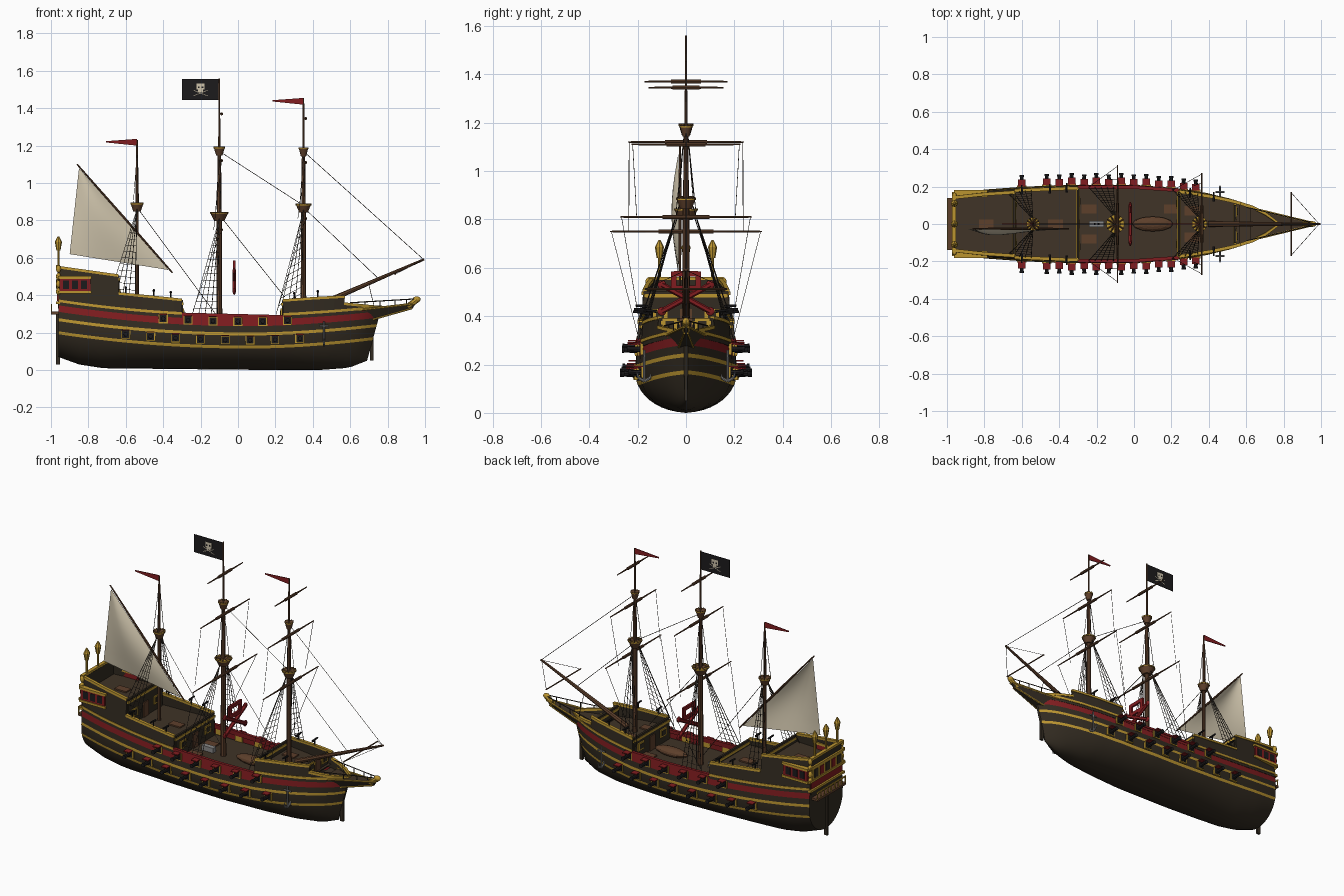
import bpy, bmesh, math
from mathutils import Vector as V, Matrix as M

cube = bpy.data.objects.get("Cube")
if cube:
    bpy.data.objects.remove(cube)

COLOURS = {"dark_timber": (.032, .024, .015), "gold": (.5, .3, .03), "red": (.22, .012, .014),
           "brown_wood": (.11, .05, .024), "deck_wood": (.05, .033, .02), "canvas": (.62, .55, .41),
           "black": (.012, .011, .012), "grey_iron": (.25, .25, .25), "dark_rope": (.035, .028, .022)}
HULL, GOLD, RED, WOOD, DECK, CANVAS, BLACK, IRON, ROPE = range(9)
MATS = []
for name, rgb in COLOURS.items():
    m = bpy.data.materials.new(name)
    m.use_nodes = True
    m.diffuse_color = (*rgb, 1)
    m.node_tree.nodes["Principled BSDF"].inputs["Base Color"].default_value = (*rgb, 1)
    MATS.append(m)


def finish(name, bm, smooth=False):
    bmesh.ops.recalc_face_normals(bm, faces=bm.faces)
    me = bpy.data.meshes.new(name)
    bm.to_mesh(me)
    bm.free()
    for m in MATS:
        me.materials.append(m)
    ob = bpy.data.objects.new(name, me)
    bpy.context.collection.objects.link(ob)
    if smooth:
        bpy.ops.object.select_all(action='DESELECT')
        ob.select_set(True)
        bpy.context.view_layer.objects.active = ob
        bpy.ops.object.shade_smooth_by_angle(angle=math.radians(35))
    return ob


def paint(verts, mat):
    for f in {f for v in verts for f in v.link_faces}:
        f.material_index = mat


def tube(bm, a, b, r1, r2=None, mat=WOOD, n=8):
    a, b = V(a), V(b)
    mtx = M.Translation((a + b) / 2) @ (b - a).to_track_quat('Z', 'Y').to_matrix().to_4x4()
    res = bmesh.ops.create_cone(bm, cap_ends=True, segments=n, radius1=r1,
                                radius2=r1 if r2 is None else r2, depth=(b - a).length, matrix=mtx)
    paint(res["verts"], mat)


def box(bm, c, size, mat):
    res = bmesh.ops.create_cube(bm, size=1, matrix=M.Translation(c) @ M.Diagonal((*size, 1)))
    paint(res["verts"], mat)


def ball(bm, c, size, mat):
    res = bmesh.ops.create_uvsphere(bm, u_segments=12, v_segments=8, radius=1,
                                    matrix=M.Translation(c) @ M.Diagonal((*size, 1)))
    paint(res["verts"], mat)


def rope(bm, a, b, r=.0016):
    tube(bm, a, b, r, mat=ROPE, n=4)


# Hull shape
BEAM = [(-.96, .165), (-.8, .185), (-.6, .2), (-.35, .211), (0, .211), (.24, .192), (.4, .165),
        (.5, .135), (.6, .09), (.66, .045), (.69, .008)]
KEEL = [(-.96, .07), (-.85, .03), (-.72, .01), (0, .002), (.43, 0), (.6, .012), (.69, .05)]


def interp(table, x):
    for (xa, a), (xb, b) in zip(table, table[1:]):
        if x <= xb:
            return a + (b - a) * (x - xa) / (xb - xa)
    return table[-1][1]


def sheer(x):
    return .075 * (x - .05) ** 2 if x < .05 else .045 * ((x - .05) / .64) ** 2


def pos(x, z, side=1, off=0):
    w, zb, zk = interp(BEAM, x), .17 + sheer(x), interp(KEEL, x)
    if z < zb:
        w *= math.sqrt(max(0, 1 - ((zb - z) / (zb - zk)) ** 2))
    else:
        w *= 1 - .4 * (z - zb)
    rake = .06 * (z - .05) / .22 * min(1, max(0, (x - .4) / .29))
    return V((x + rake, side * max(.001, w + off), z))


def steps(x0, x1, n):
    return [x0 + (x1 - x0) * i / n for i in range(n + 1)]


def band(bm, x0, x1, lo, hi, out, inn, mat):
    """Closed strake following both hull sides between two height rules."""
    n = max(3, int((x1 - x0) / .04))
    for side in (1, -1):
        rings = []
        for x in steps(x0, x1, n):
            rings.append([bm.verts.new(pos(x, z, side, o)) for z, o in
                          ((lo(x), out), (hi(x), out), (hi(x), -inn), (lo(x), -inn))])
        faces = [[a[k], b[k], b[k - 1], a[k - 1]] for a, b in zip(rings, rings[1:]) for k in range(4)]
        for f in faces + [rings[0], rings[-1]]:
            bm.faces.new(f).material_index = mat


bm = bmesh.new()
STRIPES = [.115, .131, .185, .201, .235, .287]
ROWMAT = {8: GOLD, 10: GOLD, 12: RED}
grid = []
for x in steps(-.96, .69, 44):
    zk, s = interp(KEEL, x), sheer(x)
    zs = [zk + (STRIPES[0] + s - zk) * (i / 8) ** 1.7 for i in range(8)] + [h + s for h in STRIPES]
    grid.append([[bm.verts.new(pos(x, z, side)) for z in zs] for side in (1, -1)])
for a, b in zip(grid, grid[1:]):
    for k in (0, 1):
        for j in range(len(zs) - 1):
            f = bm.faces.new((a[k][j], b[k][j], b[k][j + 1], a[k][j + 1]))
            f.material_index = ROWMAT.get(j, HULL)
    bm.faces.new((a[0][0], b[0][0], b[1][0], a[1][0]))
for end in (grid[0], grid[-1]):
    bm.faces.new(end[0] + end[1][::-1])
finish("hull", bm, True)

# Bulwarks, rails and decks: start, end, top at start, top at end, deck height
SECTIONS = [("poop", -.96, -.64, .55, .505, .46), ("quarterdeck", -.64, -.3, .41, .375, .34),
            ("waist", -.3, .24, .30, .287, .238), ("forecastle", .24, .53, .372, .393, .32),
            ("bow", .53, .69, .355, .335, .3)]
for name, x0, x1, t0, t1, dz in SECTIONS:
    top = lambda x: t0 + (t1 - t0) * (x - x0) / (x1 - x0)
    base = lambda x: sheer(x) + .27
    rail = GOLD if name != "waist" else RED
    bm = bmesh.new()
    band(bm, x0, x1, base, top, .002, .01, HULL if name != "waist" else RED)
    band(bm, x0, x1, lambda x: top(x) - .007, lambda x: top(x) + .007, .006, .012, rail)
    if name != "waist":
        band(bm, x0, x1, lambda x: sheer(x) + .287, lambda x: sheer(x) + .301, .005, 0, GOLD)
    finish(name + "_bulwark", bm)
    bm = bmesh.new()
    rows = [[bm.verts.new(pos(x, dz, s, -.004)) for s in (1, -1)] for x in steps(x0, x1, 10)]
    for a, b in zip(rows, rows[1:]):
        bm.faces.new((a[0], b[0], b[1], a[1])).material_index = DECK
    finish(name + "_deck", bm)

# Bulkheads with gold beam, panels and door
bm = bmesh.new()
for x, lo, hi, face in ((-.64, .34, .505, 1), (-.3, .238, .375, 1), (.24, .238, .372, -1), (.54, .3, .392, 1)):
    w = pos(x, hi).y
    box(bm, (x, 0, (lo + hi) / 2), (.012, 2 * w - .01, hi - lo), HULL)
    box(bm, (x, 0, hi - .02), (.018, 2 * w, .014), GOLD)
    for y in (-.62 * w, .62 * w):
        box(bm, (x + face * .008, y, lo + .065), (.008, .06, .05), GOLD)
        box(bm, (x + face * .011, y, lo + .065), (.008, .035, .03), HULL)
    box(bm, (x + face * .008, 0, lo + .045), (.008, .05, .09), WOOD)
finish("bulkheads", bm)

# Stern: transom, windows, galleries, balcony, rudder and lanterns
bm = bmesh.new()
box(bm, (-.957, 0, .44), (.012, .29, .22), HULL)
for z, w in ((.555, .31), (.5, .33), (.42, .34), (.36, .33)):
    box(bm, (-.963, 0, z), (.022, w, .014), GOLD)
box(bm, (-.964, 0, .46), (.012, .29, .07), GOLD)
for i in range(-2, 3):
    box(bm, (-.969, i * .056, .46), (.01, .036, .05), RED if i % 2 else HULL)
box(bm, (-.962, 0, .39), (.01, .3, .04), RED)
for s in (1, -1):
    box(bm, (-.872, s * .163, .455), (.165, .03, .07), RED)
    for z in (.417, .495):
        box(bm, (-.872, s * .164, z), (.18, .038, .014), GOLD)
    for x in (-.92, -.872, -.824):
        box(bm, (x, s * .177, .457), (.033, .006, .045), BLACK)
    for z in (.42, .46, .5, .54):
        ball(bm, (-.96, s * .155, z), (.013, .013, .02), GOLD)
finish("stern_gallery", bm)
bm = bmesh.new()
box(bm, (-.978, 0, .305), (.044, .28, .014), WOOD)
box(bm, (-.997, 0, .35), (.006, .28, .008), GOLD)
for i in range(-4, 5):
    tube(bm, (-.997, i * .034, .31), (-.997, i * .034, .35), .004, mat=GOLD, n=6)
finish("stern_balcony", bm)
bm = bmesh.new()
box(bm, (-.962, 0, .17), (.022, .014, .28), HULL)
finish("rudder", bm)
bm = bmesh.new()
for y in (-.11, 0, .11):
    tube(bm, (-.96, y, .55), (-.96, y, .64), .006, mat=GOLD)
    tube(bm, (-.96, y, .64), (-.96, y, .685), .011, .019, GOLD)
    tube(bm, (-.96, y, .685), (-.96, y, .715), .019, .004, GOLD)
finish("stern_lanterns", bm)

# Beakhead with rails and figurehead
bm = bmesh.new()
ring = [[bm.verts.new(p) for p in ((.62, s * .085, .315), (.95, s * .006, .355), (.93, s * .004, .325), (.7, s * .03, .262))]
        for s in (1, -1)]
for k in range(4):
    f = bm.faces.new((ring[0][k], ring[0][k - 1], ring[1][k - 1], ring[1][k]))
    f.material_index = DECK if k == 1 else HULL
for r in ring:
    bm.faces.new(r)
box(bm, (.715, 0, .16), (.02, .014, .22), HULL)
for s in (1, -1):
    tube(bm, (.62, s * .088, .318), (.95, s * .008, .356), .006, mat=GOLD, n=6)
    tube(bm, (.7, s * .032, .265), (.93, s * .007, .33), .005, mat=GOLD, n=6)
    tube(bm, (.6, s * .09, .36), (.94, s * .01, .38), .003, mat=ROPE, n=6)
    for x in (.68, .76, .84, .9):
        y = s * (.085 - (x - .62) * .24)
        tube(bm, (x, y, .32 + (x - .62) * .11), (x, y, .365 + (x - .62) * .05), .003, mat=ROPE, n=5)
tube(bm, (.9, 0, .335), (.955, 0, .375), .014, .016, GOLD)
ball(bm, (.955, 0, .378), (.022, .015, .016), GOLD)
finish("beakhead", bm)

# Gun ports, lids and cannons
bm = bmesh.new()
guns = [(-.6 + i * .133, .158) for i in range(8)] + [(-.4 + i * .133, .258) for i in range(6)]
for x, h in guns:
    z = h + sheer(x)
    for s in (1, -1):
        p = pos(x, z, s)
        box(bm, p, (.05, .014, .046), GOLD)
        box(bm, p + V((0, s * .002, .002)), (.038, .014, .038), BLACK)
        box(bm, p + V((0, s * .02, .025)), (.04, .036, .006), RED)
        tube(bm, p, p + V((0, s * .06, .002)), .012, .009, BLACK)
        tube(bm, p + V((0, s * .052, .002)), p + V((0, s * .062, .002)), .012, mat=BLACK)
for x, z in ((-.6, .41), (-.45, .395), (-.36, .385), (.3, .38), (.42, .39)):
    for s in (1, -1):
        p = pos(x, z, s, -.005)
        tube(bm, p, p + V((0, 0, .03)), .004, mat=BLACK, n=6)
        tube(bm, p + V((0, -s * .02, .03)), p + V((0, s * .03, .034)), .007, .005, BLACK, 6)
finish("cannons", bm)

# Masts with tops and yards: x, foot, lower top, upper top, tip, radius, top radius, yards
MASTS = [("mizzen", -.54, .34, .87, 1.17, 1.23, .011, .036, []),
         ("main", -.1, .238, .82, 1.17, 1.56, .017, .05, [(.75, .315), (1.12, .24), (1.37, .172)]),
         ("fore", .35, .32, .865, 1.165, 1.455, .016, .042, [(.81, .272), (1.11, .225), (1.345, .155)])]
rig = bmesh.new()
for name, x, foot, t1, t2, tip, r, rt, yards in MASTS:
    bm = bmesh.new()
    tube(bm, (x, 0, foot), (x, 0, t1), r, r * .85, n=10)
    tube(bm, (x, 0, t1), (x, 0, t2), r * .75, r * .55)
    tube(bm, (x, 0, t2), (x, 0, tip), .006, .004)
    for z, k in ([(t1, 1), (t2, .62)] if yards else [(t1, 1)]):
        tube(bm, (x, 0, z - .022), (x, 0, z + .016), rt * k * .55, rt * k * .92, n=12)
        tube(bm, (x, 0, z + .016), (x, 0, z + .022), rt * k, mat=GOLD, n=12)
        for a in range(6):
            d = V((math.cos(a * math.pi / 6), math.sin(a * math.pi / 6), 0)) * rt * k
            c = V((x, 0, z + .022))
            tube(bm, c - d, c + d, .004, mat=WOOD, n=4)
    for i, (z, w) in enumerate(yards):
        for s in (1, -1):
            tube(bm, (x + .012, 0, z), (x + .012, s * w, z), .006, .003)
            lower = pos(x - .14, .32, s) if i == 0 else V((x - .03, s * yards[i - 1][1] * .75, yards[i - 1][0]))
            if i < 2:
                rope(rig, (x + .012, s * w * .98, z), lower, .0013)
        tube(bm, (x + .012, -w * .36, z), (x + .012, w * .36, z), .0085)
    finish(name + "_mast", bm, True)
    # Shrouds and ratlines
    for s in (1, -1):
        feet = [pos(x - .01 - i * .034, interp([(-.7, .4), (-.3, .37), (-.29, .29), (.2, .29), (.24, .37), (.6, .38)],
                                               x - .01 - i * .034), s) for i in range(5)]
        head = V((x, s * rt * .7, t1 - .01))
        for p in feet:
            rope(rig, p, head, .0018)
        for t in steps(.08, .8, 10):
            rope(rig, feet[0].lerp(head, t), feet[-1].lerp(head, t), .0012)
        for dx in (-.02, .01):
            rope(rig, (x + dx, s * rt * .8, t1 + .02), (x, s * .008, t2 - .02))

# Bowsprit, its small yard and the stays
bm = bmesh.new()
tube(bm, (.4, 0, .335), (.995, 0, .592), .016, .006)
tube(bm, (.84, -.17, .512), (.84, .17, .512), .004, n=6)
finish("bowsprit", bm, True)
for a, b in (((.35, 1.17), (.99, .593)), ((.35, .87), (.75, .49)), ((-.1, 1.17), (.35, .88)),
             ((-.1, .83), (.25, .39)), ((-.54, .87), (-.12, .3)), ((.7, .455), (.74, .29))):
    rope(rig, (a[0], 0, a[1]), (b[0], 0, b[1]))
for s in (1, -1):
    rope(rig, (.84, s * .168, .512), (.99, 0, .59), .0013)
finish("rigging", rig)

# Lateen sail and its yard
bm = bmesh.new()
A, B, C = V((-.85, -.03, 1.08)), V((-.37, -.03, .535)), V((-.9, -.03, .62))
sail = [[bm.verts.new(A.lerp(C.lerp(B, u), v) - V((0, .03 * math.sin(math.pi * u) * math.sin(math.pi * v), 0)))
         for u in steps(0, 1, 10)] for v in steps(0, 1, 10)]
for a, b in zip(sail, sail[1:]):
    for k in range(10):
        bm.faces.new((a[k], a[k + 1], b[k + 1], b[k])).material_index = CANVAS
bmesh.ops.remove_doubles(bm, verts=bm.verts, dist=.0001)
finish("lateen_sail", bm, True)
bm = bmesh.new()
tube(bm, (-.86, -.025, 1.1), (-.61, -.025, .815), .004, .007)
tube(bm, (-.61, -.025, .815), (-.35, -.025, .52), .007, .004)
finish("lateen_yard", bm, True)

# Flag with skull and crossed bones, and two pennants
bm = bmesh.new()
box(bm, (-.2, 0, 1.5), (.2, .004, .11), BLACK)
box(bm, (-.2, 0, 1.515), (.044, .007, .032), CANVAS)
box(bm, (-.2, 0, 1.494), (.026, .007, .014), CANVAS)
for s in (1, -1):
    tube(bm, (-.2 - s * .038, 0, 1.466), (-.2 + s * .038, 0, 1.496), .0035, mat=CANVAS, n=6)
    box(bm, (-.2 + s * .01, 0, 1.512), (.01, .009, .01), BLACK)
finish("flag", bm)
bm = bmesh.new()
for x, z in ((-.54, 1.218), (.35, 1.437)):
    v = [[bm.verts.new((x + dx, y, z + dz)) for dx, dz in ((0, -.018), (0, .018), (-.165, .006), (-.165, -.001))] for y in (.002, -.002)]
    for f in v + [[v[0][k], v[0][k - 1], v[1][k - 1], v[1][k]] for k in range(4)]:
        bm.faces.new(f).material_index = RED
finish("pennants", bm)

# Red crossed-bones emblem ahead of the main mast
bm = bmesh.new()
for s in (1, -1):
    tube(bm, (-.02, -s * .1, .42), (-.02, s * .1, .53), .012, mat=RED, n=6)
    box(bm, (-.02, s * .05, .55), (.012, .022, .07), RED)
    for e in (1, -1):
        ball(bm, (-.02, s * .1, .475 + e * .055), (.008, .018, .018), RED)
for z in (.515, .575):
    box(bm, (-.02, 0, z), (.012, .1, .022), RED)
finish("emblem", bm)

# Deck fittings: boat, gratings and companion boxes
bm = bmesh.new()
ball(bm, (.1, 0, .262), (.11, .04, .026), WOOD)
for x, y, z in ((-.24, .08, .24), (-.24, -.08, .24), (.2, .08, .24), (-.42, 0, .342), (-.79, 0, .462), (.31, .07, .322), (.31, -.07, .322)):
    box(bm, (x, y, z), (.08, .05, .012), WOOD)
box(bm, (-.2, 0, .255), (.08, .03, .03), IRON)
finish("deck_fittings", bm)

# Anchors
bm = bmesh.new()
for s in (1, -1):
    y = s * .172
    tube(bm, (.46, y, .13), (.46, y, .26), .005, mat=IRON)
    tube(bm, (.435, y, .235), (.485, y, .235), .005, mat=IRON)
    for e in (1, -1):
        tube(bm, (.46, y, .13), (.46, y + e * .024, .145), .006, mat=IRON)
        tube(bm, (.46, y + e * .024, .145), (.46, y + e * .032, .168), .006, .002, IRON)
finish("anchors", bm)
